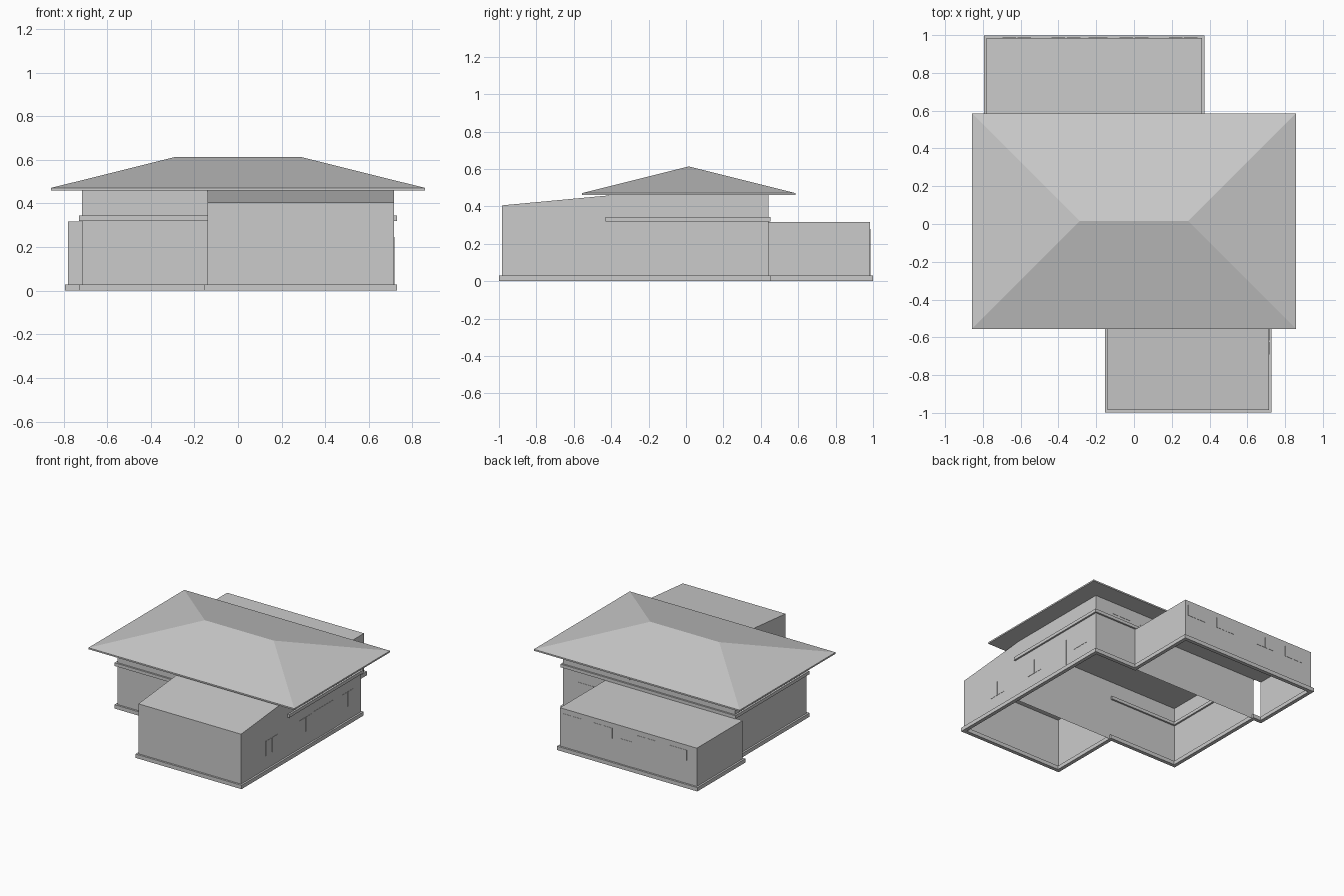
import bpy, bmesh
from mathutils import Vector

if "Cube" in bpy.data.objects:
    bpy.data.objects.remove(bpy.data.objects["Cube"])


def make(name, verts, faces):
    me = bpy.data.meshes.new(name)
    bm = bmesh.new()
    vs = [bm.verts.new(v) for v in verts]
    for f in faces:
        bm.faces.new([vs[i] for i in f])
    bmesh.ops.recalc_face_normals(bm, faces=bm.faces[:])
    bm.to_mesh(me)
    bm.free()
    ob = bpy.data.objects.new(name, me)
    bpy.context.collection.objects.link(ob)
    return ob


BOTTOM, TOP, FRONT, RIGHT, BACK, LEFT = (
    (0, 3, 2, 1), (4, 5, 6, 7), (0, 1, 5, 4), (1, 2, 6, 5), (2, 3, 7, 6), (3, 0, 4, 7))


def box(name, x, y, z0, zf, zb, faces):
    """Box whose top may slope from front height zf to back height zb."""
    base = [(x[0], y[0]), (x[1], y[0]), (x[1], y[1]), (x[0], y[1])]
    verts = [(*p, z0) for p in base] + [(*p, h) for p, h in zip(base, (zf, zf, zb, zb))]
    return make(name, verts, faces)


def sweep(name, path, r, z0, z1, closed):
    """Square moulding with mitred corners straddling a wall line."""
    pts = [Vector(p) for p in path]
    n = len(pts)

    def normal(i):
        d = (pts[(i + 1) % n] - pts[i]).normalized()
        return Vector((d.y, -d.x))

    verts, faces = [], []
    for i, p in enumerate(pts):
        if not closed and i in (0, n - 1):
            off = normal(min(i, n - 2))
        else:
            off = normal(i - 1) + normal(i)
        a, b = p + off * r, p - off * r
        verts += [(*a, z0), (*a, z1), (*b, z1), (*b, z0)]
    for i in range(n if closed else n - 1):
        j = (i + 1) % n
        for k in range(4):
            m = (k + 1) % 4
            faces.append((i * 4 + k, j * 4 + k, j * 4 + m, i * 4 + m))
    if not closed:
        faces += [(3, 2, 1, 0), tuple(4 * n - 4 + k for k in range(4))]
    return make(name, verts, faces)


# Wall shells, open underneath
box("main_house_walls", (-.715, .715), (-.415, .44), 0, .46, .46, [FRONT, RIGHT, BACK, LEFT])
box("front_wing", (-.14, .715), (-.985, -.415), 0, .405, .458, [TOP, FRONT, RIGHT, LEFT])
box("back_wing", (-.78, .36), (.44, .985), 0, .317, .317, [TOP, RIGHT, BACK, LEFT])

# Base plinth around the whole outline
sweep("plinth", [(-.14, -.985), (.715, -.985), (.715, .44), (.36, .44), (.36, .985),
                 (-.78, .985), (-.78, .44), (-.715, .44), (-.715, -.415), (-.14, -.415)],
      .014, 0, .029, True)

# Wall band, interrupted by the front wing
sweep("wall_band", [(-.14, -.415), (-.715, -.415), (-.715, .44), (.715, .44), (.715, -.43)],
      .013, .32, .344, False)

# Hipped roof with a thin eave edge
X, Y0, Y1 = .857, -.555, .585
corners = [(-X, Y0), (X, Y0), (X, Y1), (-X, Y1)]
make("hip_roof",
     [(*c, .46) for c in corners] + [(*c, .471) for c in corners]
     + [(-.287, .015, .613), (.287, .015, .613)],
     [BOTTOM, FRONT, RIGHT, BACK, LEFT, (4, 5, 9, 8), (5, 6, 9), (6, 7, 8, 9), (7, 4, 8)])

# Thin doors and windows set on the right and back walls
T = .002
SIDES = [BOTTOM, TOP, FRONT, RIGHT, BACK, LEFT]


def right_panel(name, y0, y1, z0, z1):
    box(name, (.715 - T, .715 + T), (y0, y1), z0, z1, z1, SIDES)


def back_panel(name, x0, x1, z0, z1, wall):
    box(name, (x0, x1), (wall - T, wall + T), z0, z1, z1, SIDES)


right_panel("side_door", -.12, .12, .029, .245)
for y in (-.62, -.22, .28):
    for s in (-1, 1):
        right_panel("side_window", y + s * .038 - .034, y + s * .038 + .034, .13, .24)
back_panel("rear_house_door", .46, .60, .029, .24, .44)
back_panel("rear_wing_door", -.24, -.14, .029, .22, .985)
for x in (.26, .0, -.36, -.62):
    for s in (-1, 1):
        back_panel("rear_window", x + s * .04 - .036, x + s * .04 + .036, .20, .28, .985)
for i in range(5):
    back_panel("clerestory_window", -.56 + i * .24, -.40 + i * .24, .37, .43, .44)
